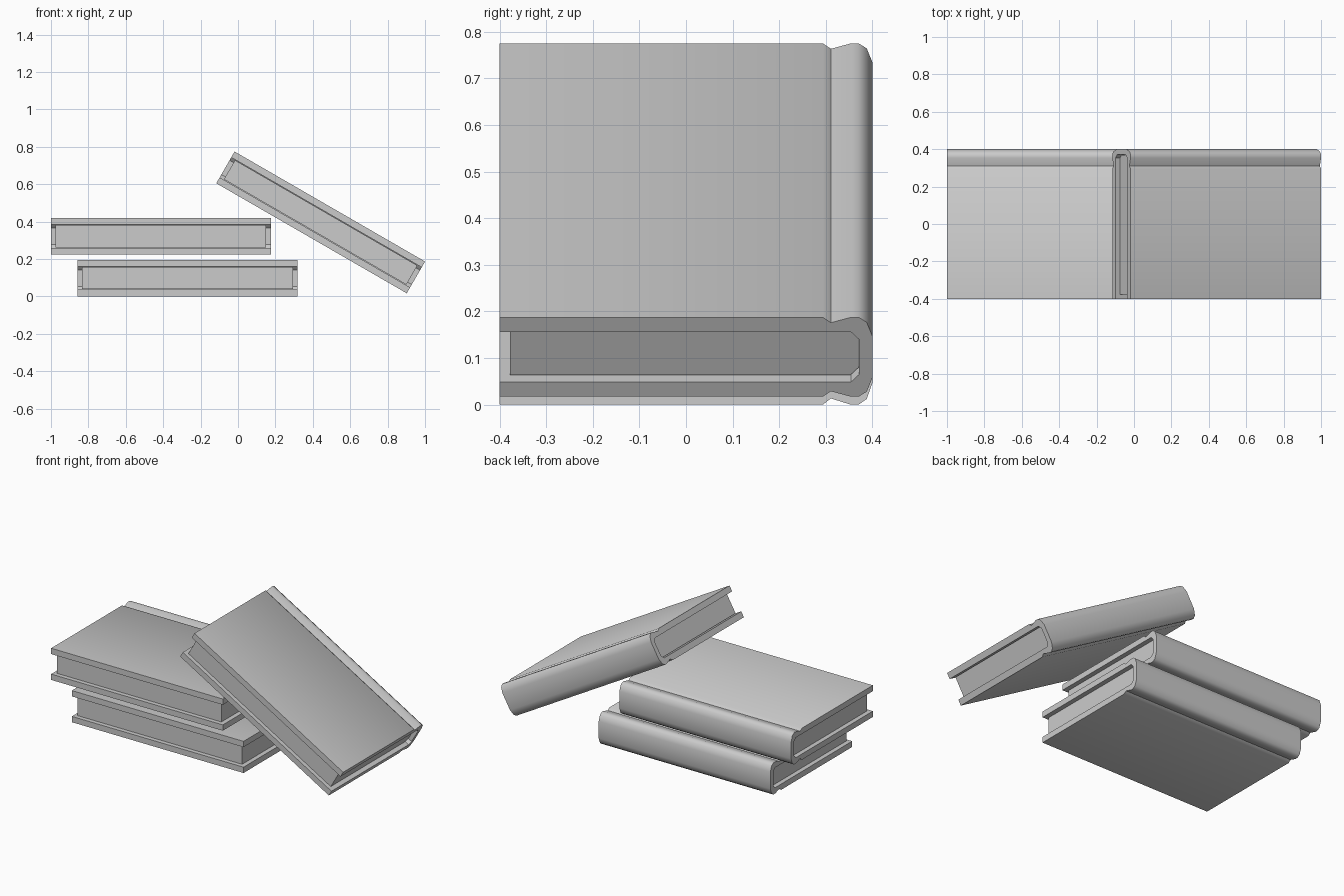
import bpy, bmesh, math

if "Cube" in bpy.data.objects:
    bpy.data.objects.remove(bpy.data.objects["Cube"])

L, T = 1.176, 0.196          # book length and thickness
BOARD = 0.036                # cover board thickness
RECESS = 0.025               # how far the pages sit inside the cover


def mirrored(upper):
    """Close a (y, z) half profile by mirroring it in z."""
    return upper + [(y, -z) for y, z in reversed(upper)]


def prism(name, profile, length, loc, tilt):
    """Extrude a closed (y, z) profile along x."""
    bm = bmesh.new()
    face = bm.faces.new([bm.verts.new((-length / 2, y, z)) for y, z in profile])
    ext = bmesh.ops.extrude_face_region(bm, geom=[face], use_keep_orig=True)
    verts = [g for g in ext["geom"] if isinstance(g, bmesh.types.BMVert)]
    bmesh.ops.translate(bm, verts=verts, vec=(length, 0, 0))
    bmesh.ops.recalc_face_normals(bm, faces=bm.faces[:])
    mesh = bpy.data.meshes.new(name)
    bm.to_mesh(mesh)
    bm.free()
    ob = bpy.data.objects.new(name, mesh)
    bpy.context.collection.objects.link(ob)
    ob.location = loc
    ob.rotation_euler = (0, tilt, 0)
    bpy.ops.object.select_all(action='DESELECT')
    ob.select_set(True)
    bpy.context.view_layer.objects.active = ob
    bpy.ops.object.shade_smooth_by_angle(angle=math.radians(38))
    return ob


h = T / 2
inner = h - BOARD

# Cover: boards with hinge grooves and a rounded spine
outer_half = [(-0.4, h), (0.294, h), (0.311, h - 0.013), (0.353, h),
              (0.371, h), (0.388, h - 0.012), (0.4, h - 0.046)]
inner_half = [(0.371, inner - 0.018), (0.354, inner), (-0.4, inner)]
cover = mirrored(outer_half) + [(y, -z) for y, z in reversed(inner_half)] + inner_half

# Page block: follows the inside of the cover
p = inner - 0.003
pages = mirrored([(-0.378, p), (0.353, p), (0.37, p - 0.018)])

# Two stacked books and one leaning against them
for name, x, z, tilt in [("bottom_book", -0.27, h, 0),
                         ("top_book", -0.412, 0.322, 0),
                         ("leaning_book", 0.442, 0.396, math.radians(30))]:
    prism(name + "_cover", cover, L, (x, 0, z), tilt)
    prism(name + "_pages", pages, L - 2 * RECESS, (x, 0, z), tilt)
